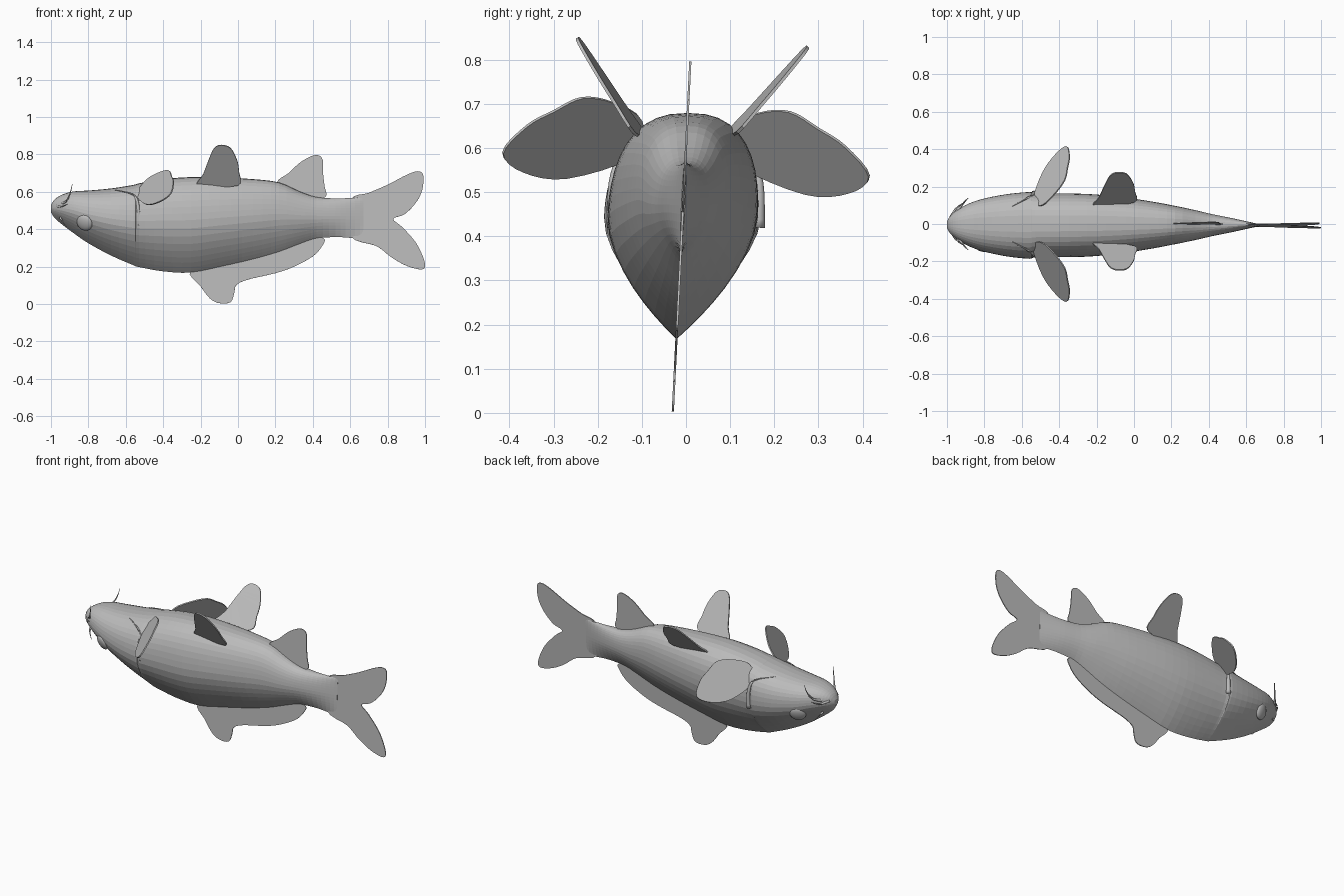
import bpy, bmesh, math
from mathutils import Vector

cube = bpy.data.objects.get("Cube")
if cube:
    bpy.data.objects.remove(cube)

SEGMENTS = 40
GREY = (0.5, 0.5, 0.5, 1.0)

skin = bpy.data.materials.new("soft grey")
skin.use_nodes = True
skin.diffuse_color = GREY
skin.node_tree.nodes["Principled BSDF"].inputs["Base Color"].default_value = GREY


def lean(z):
    """Slight sideways lean of the whole fish about its long axis."""
    return 0.05 * (z - 0.6)


def spline(points, closed=False, steps=4):
    """Catmull-Rom curve through the given points."""
    pts = [Vector(p) for p in points]
    count = len(pts)
    pick = (lambda i: pts[i % count]) if closed else (lambda i: pts[max(0, min(count - 1, i))])
    result = []
    for i in range(count if closed else count - 1):
        a, b, c, d = (pick(i + k) for k in (-1, 0, 1, 2))
        for s in range(steps):
            t = s / steps
            result.append(0.5 * (2 * b + (c - a) * t + (2 * a - 5 * b + 4 * c - d) * t * t
                                 + (3 * b - a - 3 * c + d) * t ** 3))
    if not closed:
        result.append(pts[-1])
    return result


def finish(name, bm, smooth=False):
    bmesh.ops.recalc_face_normals(bm, faces=bm.faces)
    mesh = bpy.data.meshes.new(name)
    bm.to_mesh(mesh)
    bm.free()
    mesh.materials.append(skin)
    obj = bpy.data.objects.new(name, mesh)
    bpy.context.collection.objects.link(obj)
    if smooth:
        for poly in mesh.polygons:
            poly.use_smooth = True
    return obj


def loft(name, rings, smooth=False):
    """Skin a list of closed rings and cap both ends."""
    bm = bmesh.new()
    loops = [[bm.verts.new(p) for p in ring] for ring in rings]
    n = len(loops[0])
    for a, b in zip(loops, loops[1:]):
        for i in range(n):
            j = (i + 1) % n
            bm.faces.new((a[i], a[j], b[j], b[i]))
    bm.faces.new(loops[0])
    bm.faces.new(loops[-1])
    return finish(name, bm, smooth)


def fin(name, outline, place, thickness=0.005):
    """Thin blade: a smooth flat outline put in space by a placing rule."""
    bm = bmesh.new()
    bm.faces.new([bm.verts.new(place(*p)) for p in spline(outline, closed=True)])
    bmesh.ops.triangulate(bm, faces=bm.faces)
    obj = finish(name, bm)
    solid = obj.modifiers.new("thickness", 'SOLIDIFY')
    solid.thickness = thickness
    solid.offset = 0
    return obj


# Body: stations along the length as (x, top, bottom, half width)
stations = [
    (-1.0, 0.53, 0.49, 0.018), (-0.98, 0.56, 0.46, 0.05), (-0.94, 0.585, 0.425, 0.083),
    (-0.88, 0.602, 0.38, 0.115), (-0.8, 0.607, 0.325, 0.142), (-0.68, 0.618, 0.26, 0.166),
    (-0.56, 0.637, 0.208, 0.178), (-0.53, 0.645, 0.198, 0.171), (-0.4, 0.668, 0.175, 0.17),
    (-0.25, 0.679, 0.168, 0.167), (-0.1, 0.677, 0.197, 0.154), (0.08, 0.668, 0.238, 0.128),
    (0.22, 0.65, 0.278, 0.102), (0.33, 0.602, 0.32, 0.079), (0.42, 0.572, 0.35, 0.058),
    (0.52, 0.565, 0.358, 0.038), (0.6, 0.567, 0.354, 0.02), (0.67, 0.572, 0.345, 0.004),
]


def section(station):
    """Egg-shaped ring: broad rounded back, keeled belly."""
    x, top, bottom, half = station
    middle = bottom + 0.55 * (top - bottom)
    ring = []
    for i in range(SEGMENTS):
        angle = 2 * math.pi * i / SEGMENTS
        up, side = math.sin(angle), math.cos(angle)
        f = min(abs(up), 1.0)
        if up >= 0:
            width, z = (1 - f ** 2.5) ** 0.4, middle + f * (top - middle)
        else:
            width, z = 1 - f ** 1.8, middle - f * (middle - bottom)
        ring.append((x, math.copysign(width * half, side) + lean(z), z))
    return ring


def curve_stations():
    return spline([Vector(s) for s in stations], steps=3)


loft("body", [section(s) for s in curve_stations()])

# Fins on the centre plane
on_centre = lambda x, z: (x, lean(z), z)

fin("tail_fin", [
    (0.6, 0.555), (0.7, 0.595), (0.8, 0.638), (0.9, 0.69), (0.96, 0.71), (0.99, 0.69),
    (0.985, 0.61), (0.95, 0.54), (0.89, 0.48), (0.83, 0.455), (0.88, 0.41), (0.95, 0.33),
    (0.99, 0.25), (1.0, 0.2), (0.975, 0.185), (0.9, 0.205), (0.82, 0.25), (0.74, 0.31),
    (0.6, 0.365)], on_centre)

fin("upper_fin", [
    (0.21, 0.65), (0.27, 0.7), (0.33, 0.755), (0.39, 0.79), (0.43, 0.795), (0.453, 0.77),
    (0.455, 0.7), (0.463, 0.63), (0.47, 0.575), (0.4, 0.56), (0.3, 0.59)], on_centre)

fin("lower_fin", [
    (-0.25, 0.18), (-0.2, 0.095), (-0.15, 0.03), (-0.1, 0.005), (-0.04, 0.01), (-0.02, 0.06),
    (-0.01, 0.1), (0.05, 0.13), (0.2, 0.165), (0.3, 0.2), (0.4, 0.255), (0.45, 0.31),
    (0.46, 0.35), (0.38, 0.36), (0.2, 0.3), (0.0, 0.24)], on_centre)

# Paired fins, eyes and barbels; side is +1 on the left (back) and -1 on the right
small_outline = [(-0.21, -0.05), (-0.185, 0.25), (-0.15, 0.7), (-0.125, 0.93), (-0.09, 1.0),
                 (-0.04, 0.92), (-0.005, 0.6), (0.005, 0.3), (0.0, -0.05)]
broad_outline = [(-0.54, 0.12), (-0.49, 0.27), (-0.42, 0.37), (-0.36, 0.415), (-0.345, 0.36),
                 (-0.355, 0.3), (-0.37, 0.235), (-0.42, 0.165), (-0.49, 0.1)]


def eye(name, side):
    normal = Vector((-0.4, side * 0.85, -0.35)).normalized()
    bm = bmesh.new()
    bmesh.ops.create_uvsphere(bm, u_segments=24, v_segments=12, radius=0.045)
    bmesh.ops.scale(bm, vec=(1, 1, 0.4), verts=bm.verts)
    bmesh.ops.rotate(bm, cent=(0, 0, 0), matrix=normal.to_track_quat('Z', 'Y').to_matrix(), verts=bm.verts)
    bmesh.ops.translate(bm, vec=(-0.82, side * 0.113 + lean(0.435), 0.435), verts=bm.verts)
    finish(name, bm, smooth=True)


def barbel(name, side, path, radius):
    """Whisker tapering to a point along a curved path."""
    centres = spline([(x, side * y, z) for x, y, z in path])
    rings = []
    for i, c in enumerate(centres):
        r = radius * (1 - 0.95 * i / (len(centres) - 1))
        angles = [k * math.tau / 8 for k in range(8)]
        along = (centres[min(i + 1, len(centres) - 1)] - centres[max(i - 1, 0)]).normalized()
        u = along.orthogonal().normalized()
        v = along.cross(u)
        rings.append([c + r * (math.cos(a) * u + math.sin(a) * v) for a in angles])
    loft(name, rings, smooth=True)


for label, side in (("left", 1), ("right", -1)):
    reach, rise = (0.16, 0.185) if side > 0 else (0.13, 0.205)
    slope, drop = (0.88, 0.02) if side > 0 else (0.765, 0.0)
    fin(label + "_small_fin", small_outline, lambda x, s: (
        x, side * (0.105 + reach * s + 0.1 * (x + 0.2)), 0.645 + rise * s), 0.007)
    fin(label + "_broad_fin", broad_outline, lambda x, y: (
        x, side * y, 0.575 - drop + 1.29 * (x + 0.54) - slope * (y - 0.13)), 0.007)
    eye(label + "_eye", side)
    barbel(label + "_long_barbel", side,
           [(-0.96, 0.05, 0.535), (-0.925, 0.095, 0.545), (-0.9, 0.125, 0.585), (-0.885, 0.14, 0.645)], 0.009)
    barbel(label + "_short_barbel", side,
           [(-0.98, 0.035, 0.53), (-0.95, 0.085, 0.52), (-0.91, 0.115, 0.535)], 0.009)
    barbel(label + "_chin_barbel", side,
           [(-0.95, 0.05, 0.46), (-0.94, 0.07, 0.445), (-0.915, 0.09, 0.41)], 0.007)
    # Gill cover edge, a low ridge following the flank
    barbel(label + "_gill_edge", side,
           [(-0.535, 0.165, 0.42), (-0.535, 0.166, 0.52), (-0.56, 0.145, 0.585), (-0.66, 0.09, 0.61)], 0.014)
